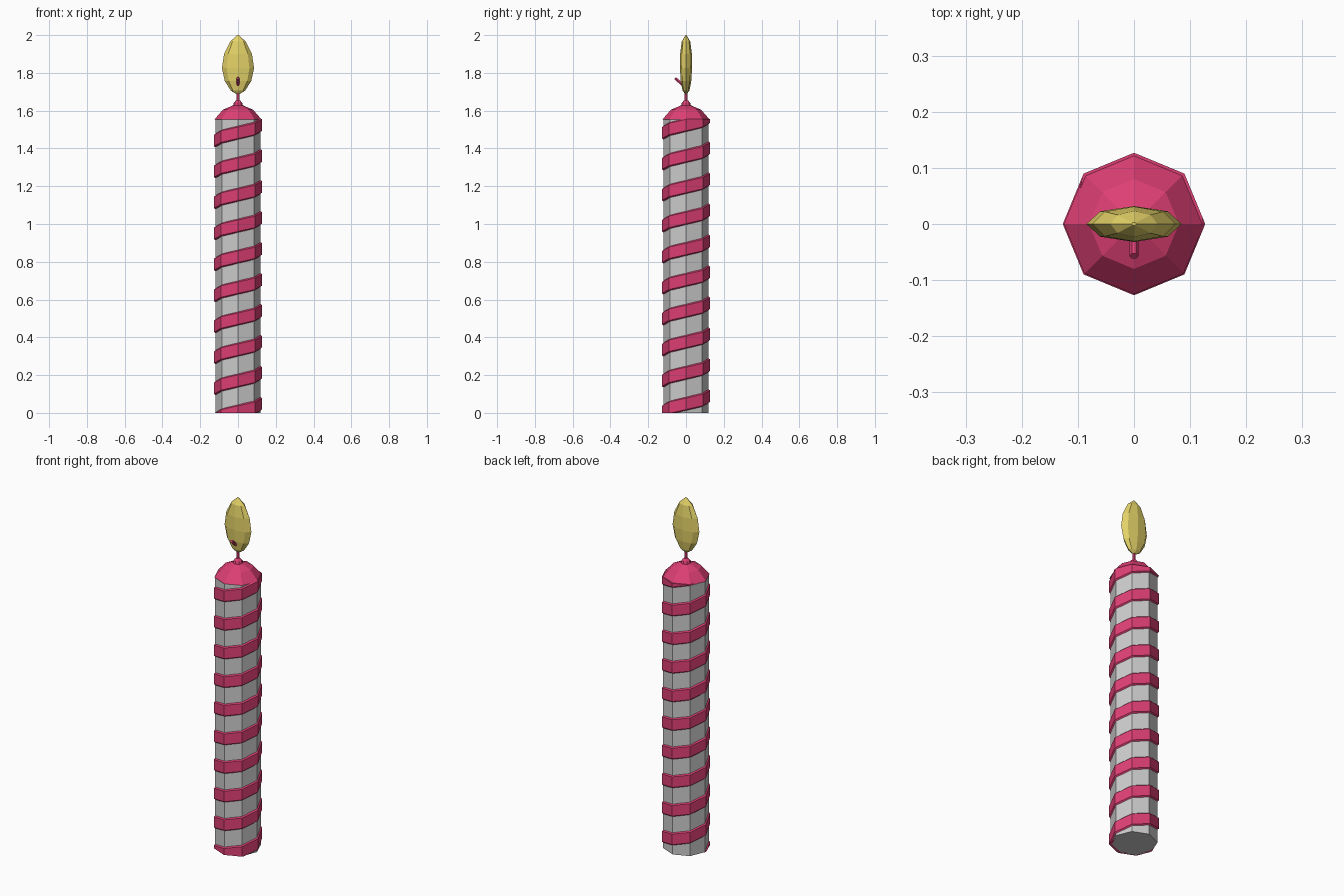
import bpy, bmesh
from math import sin, cos, pi

if "Cube" in bpy.data.objects:
    bpy.data.objects.remove(bpy.data.objects["Cube"])


def material(name, rgb):
    m = bpy.data.materials.new(name)
    m.diffuse_color = (*rgb, 1)
    m.use_nodes = True
    m.node_tree.nodes["Principled BSDF"].inputs["Base Color"].default_value = m.diffuse_color
    return m


PINK = material("pink_wax", (0.73, 0.05, 0.175))
YELLOW = material("flame_yellow", (0.78, 0.65, 0.14))


def finish(name, bm, mat=None):
    bmesh.ops.recalc_face_normals(bm, faces=bm.faces)
    me = bpy.data.meshes.new(name)
    bm.to_mesh(me)
    bm.free()
    ob = bpy.data.objects.new(name, me)
    bpy.context.collection.objects.link(ob)
    if mat:
        me.materials.append(mat)
    return ob


def loft(bm, rings):
    # bridge successive closed rings and cap both ends
    vs = [[bm.verts.new(p) for p in r] for r in rings]
    n = len(vs[0])
    for a, b in zip(vs, vs[1:]):
        for i in range(n):
            j = (i + 1) % n
            bm.faces.new((a[i], a[j], b[j], b[i]))
    bm.faces.new(vs[0])
    bm.faces.new(vs[-1])


def oval(rx, ry, z, n=8):
    return [(rx * cos(2 * pi * i / n), ry * sin(2 * pi * i / n), z) for i in range(n)]


# octagonal candle body
bm = bmesh.new()
loft(bm, [oval(0.12, 0.12, z) for z in (0, 1.555)])
finish("candle_body", bm)

# rounded top with a small collar around the wick
bm = bmesh.new()
loft(bm, [oval(r, r, z) for r, z in
          ((0.125, 1.553), (0.08, 1.605), (0.026, 1.628), (0.022, 1.642), (0.01, 1.655))])
finish("candle_top", bm, PINK)

# raised spiral stripe, one turn every 0.164, trimmed at both ends of the body
PITCH, STEPS = 0.164, 8
bm = bmesh.new()
rings = []
for k in range(-6, 10 * STEPS + 1):
    a = -pi / 2 + 2 * pi * k / STEPS
    z = 0.007 + PITCH * k / STEPS
    rings.append([(r * cos(a), r * sin(a), z + dz) for r, dz in
                  ((0.112, -0.042), (0.127, -0.03), (0.127, 0.03), (0.112, 0.042))])
loft(bm, rings)
for z, direction in ((0.0, -1), (1.557, 1)):
    cut = bmesh.ops.bisect_plane(bm, geom=bm.verts[:] + bm.edges[:] + bm.faces[:],
                                 plane_co=(0, 0, z), plane_no=(0, 0, direction),
                                 clear_outer=True)
    edges = [e for e in cut["geom_cut"] if isinstance(e, bmesh.types.BMEdge)]
    bmesh.ops.holes_fill(bm, edges=edges, sides=0)
finish("spiral_stripe", bm, PINK)

# wick, bending forward through the flame
bm = bmesh.new()
path = [(0, 1.64, 0), (0, 1.715, 0.3), (-0.02, 1.738, 0.8), (-0.057, 1.772, 0.8)]
rings = []
for y, z, tilt in path:
    rings.append([(0.008 * cos(i * pi / 3), y + 0.008 * sin(i * pi / 3) * cos(tilt),
                   z + 0.008 * sin(i * pi / 3) * sin(tilt)) for i in range(6)])
loft(bm, rings)
finish("wick", bm, PINK)

# flattened flame
bm = bmesh.new()
loft(bm, [oval(rx, ry, z) for rx, ry, z in
          ((0.008, 0.005, 1.688), (0.038, 0.018, 1.706), (0.07, 0.028, 1.757),
           (0.085, 0.032, 1.825), (0.074, 0.031, 1.9), (0.042, 0.023, 1.965),
           (0.004, 0.003, 2.0))])
finish("flame", bm, YELLOW)
